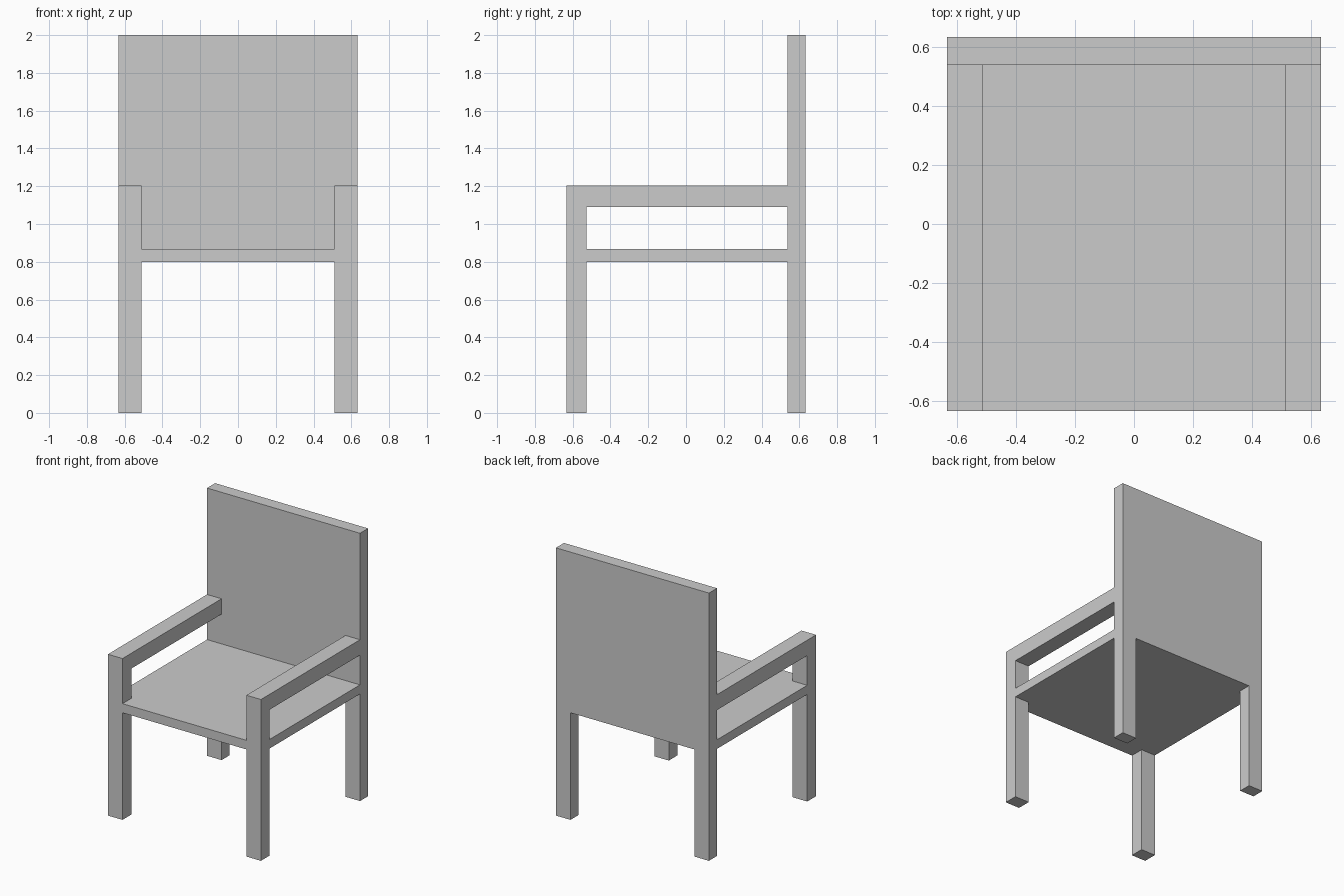
import bpy, bmesh
from mathutils import Vector

if "Cube" in bpy.data.objects:
    bpy.data.objects.remove(bpy.data.objects["Cube"])

W = 0.632      # half width and half depth
IN = 0.512     # inner face of legs and arms
FRONT = -0.528 # rear face of front legs
BACK = 0.537   # front face of backrest
SEAT_LO, SEAT_HI = 0.80, 0.868
ARM_LO, ARM_HI = 1.09, 1.205


def extrude_profile(name, points, depth):
    """Extrude a closed planar outline along a vector into a solid."""
    bm = bmesh.new()
    face = bm.faces.new([bm.verts.new(p) for p in points])
    result = bmesh.ops.extrude_face_region(bm, geom=[face], use_keep_orig=True)
    verts = [v for v in result["geom"] if isinstance(v, bmesh.types.BMVert)]
    bmesh.ops.translate(bm, verts=verts, vec=Vector(depth))
    bmesh.ops.recalc_face_normals(bm, faces=bm.faces)
    mesh = bpy.data.meshes.new(name)
    bm.to_mesh(mesh)
    bm.free()
    obj = bpy.data.objects.new(name, mesh)
    bpy.context.collection.objects.link(obj)
    return obj


# Backrest panel running down into the two rear legs
back = [(-W, 0), (-IN, 0), (-IN, SEAT_LO), (IN, SEAT_LO),
        (IN, 0), (W, 0), (W, 2), (-W, 2)]
extrude_profile("backrest_and_rear_legs",
                [(x, BACK, z) for x, z in back], (0, W - BACK, 0))

# Seat slab, notched at the front corners around the legs
seat = [(-IN, -W), (IN, -W), (IN, FRONT), (W, FRONT),
        (W, BACK), (-W, BACK), (-W, FRONT), (-IN, FRONT)]
extrude_profile("seat", [(x, y, SEAT_LO) for x, y in seat],
                (0, 0, SEAT_HI - SEAT_LO))

# Front leg rising into the armrest, one per side
arm = [(-W, 0), (FRONT, 0), (FRONT, ARM_LO),
       (BACK, ARM_LO), (BACK, ARM_HI), (-W, ARM_HI)]
for side, s in (("left", -1), ("right", 1)):
    extrude_profile(f"{side}_front_leg_and_armrest",
                    [(s * IN, y, z) for y, z in arm], (s * (W - IN), 0, 0))
